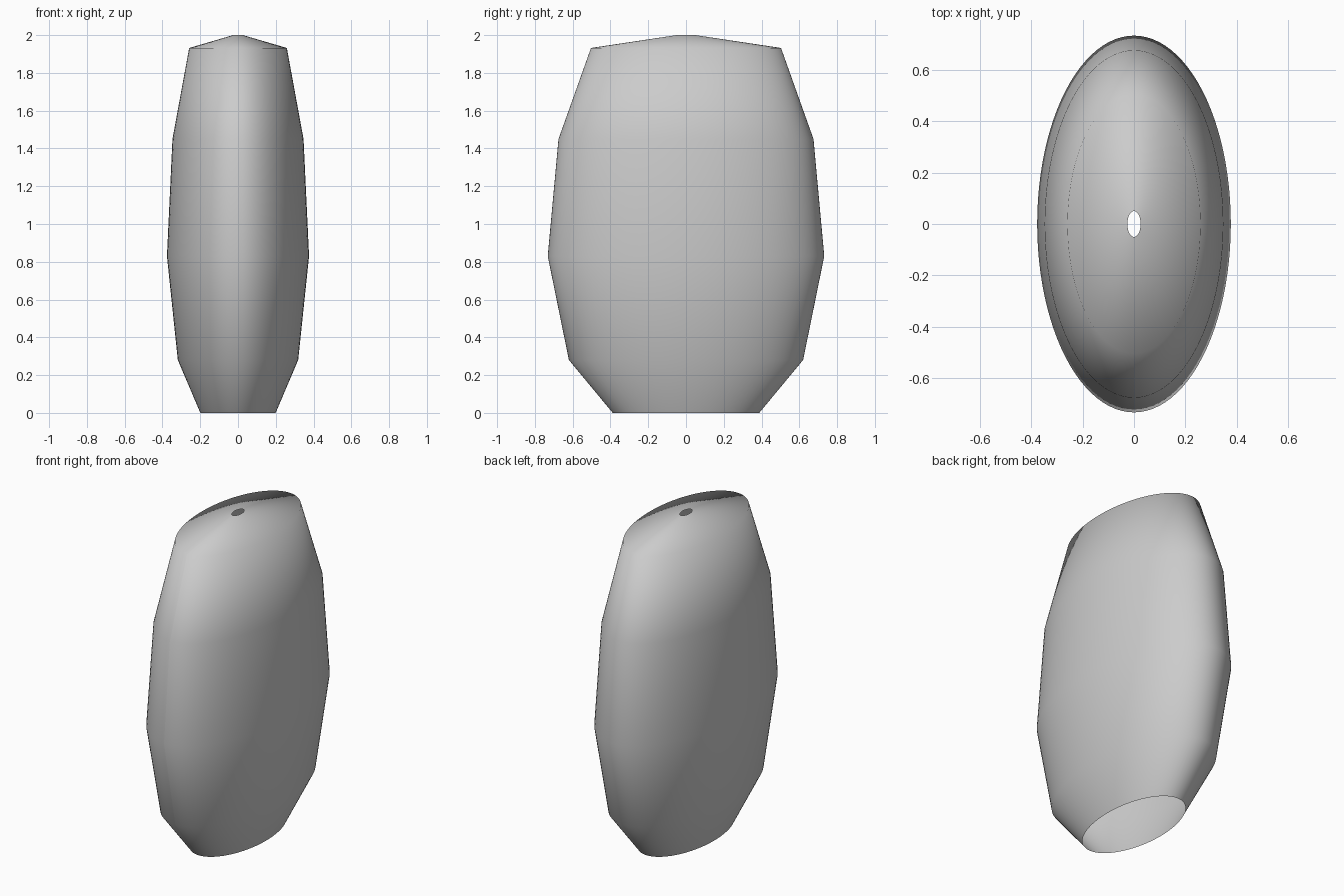
import bpy, bmesh, math

if "Cube" in bpy.data.objects:
    bpy.data.objects.remove(bpy.data.objects["Cube"])

SEGMENTS = 96
RATIO = 0.514          # width in x relative to depth in y
# side profile: (half depth in y, height)
PROFILE = [(0.388, 0.0), (0.62, 0.28), (0.732, 0.83),
           (0.675, 1.45), (0.503, 1.932), (0.05, 2.0)]

# thin elliptical shell, open at the base, with a small hole on top;
# the wall starts and ends at a seam on the front (-y)
bm = bmesh.new()
rings = []
for r, z in PROFILE:
    ring = []
    for i in range(SEGMENTS + 1):
        a = -math.pi / 2 + 2 * math.pi * i / SEGMENTS
        ring.append(bm.verts.new((RATIO * r * math.cos(a), r * math.sin(a), z)))
    rings.append(ring)
for low, high in zip(rings, rings[1:]):
    for i in range(SEGMENTS):
        face = bm.faces.new((low[i], low[i + 1], high[i + 1], high[i]))
        face.smooth = True

mesh = bpy.data.meshes.new("vase_shell")
bm.to_mesh(mesh)
bm.free()
shell = bpy.data.objects.new("vase_shell", mesh)
bpy.context.collection.objects.link(shell)
